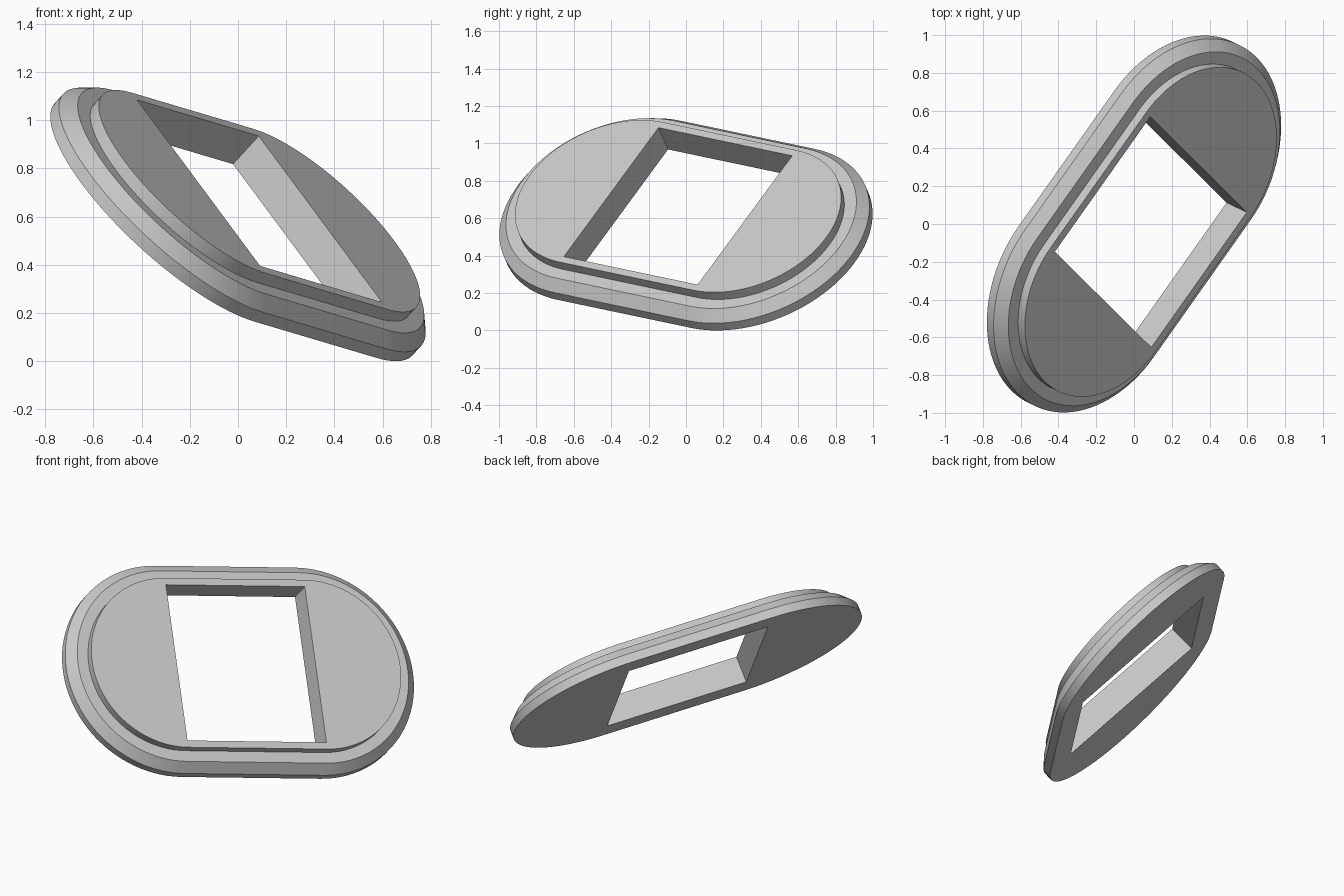
import bpy, bmesh
from math import pi, sin, cos, radians
from mathutils import Vector, Matrix

cube = bpy.data.objects.get("Cube")
if cube:
    bpy.data.objects.remove(cube, do_unlink=True)

HALF = 0.444      # half length of the straight sides and of the opening
OPEN = 0.498      # half width of the opening
STEPS = 48        # segments in each round end
# Edge profile: radius of the round ends, height above the underside
PROFILE = [(0.664, 0), (0.664, 0.055), (0.609, 0.111), (0.541, 0.111), (0.541, 0.166)]


def stadium(bm, radius, height):
    """Ring of vertices: right end arc, then left end arc."""
    ring = []
    for side in (1, -1):
        for i in range(STEPS + 1):
            a = -pi / 2 + pi * i / STEPS
            ring.append(bm.verts.new((side * (HALF + radius * cos(a)),
                                      side * radius * sin(a), height)))
    return ring


def opening(bm, height):
    """Corners in the order the outline meets them."""
    return [bm.verts.new((x * HALF, y * OPEN, height))
            for x, y in ((1, -1), (1, 1), (-1, 1), (-1, -1))]


def bridge(bm, a, b):
    n = len(a)
    for i in range(n):
        j = (i + 1) % n
        bm.faces.new((a[i], a[j], b[j], b[i]))


def cap(bm, ring, hole):
    """Flat face around the opening: two round ends and two side strips."""
    n = STEPS + 1
    right, left = ring[:n], ring[n:]
    bm.faces.new(right + [hole[1], hole[0]])
    bm.faces.new(left + [hole[3], hole[2]])
    bm.faces.new((right[-1], left[0], hole[2], hole[1]))
    bm.faces.new((left[-1], right[0], hole[0], hole[3]))


# Stepped plate with a rectangular opening
bm = bmesh.new()
rings = [stadium(bm, r, h) for r, h in PROFILE]
for lower, upper in zip(rings, rings[1:]):
    bridge(bm, lower, upper)
low_hole, top_hole = opening(bm, 0), opening(bm, PROFILE[-1][1])
bridge(bm, low_hole, top_hole)
cap(bm, rings[0], low_hole)
cap(bm, rings[-1], top_hole)
bmesh.ops.recalc_face_normals(bm, faces=bm.faces)

# Tilt the plate, then centre it and rest it on the ground
normal = Vector((0.643, -0.307, 0.702)).normalized()
along = Vector((0.569, 0.805, -0.169))
along = (along - normal * along.dot(normal)).normalized()
across = normal.cross(along)
bm.transform(Matrix((along, across, normal)).transposed().to_4x4())
low = [min(v.co[k] for v in bm.verts) for k in range(3)]
high = [max(v.co[k] for v in bm.verts) for k in range(3)]
bmesh.ops.translate(bm, verts=bm.verts,
                    vec=(-(low[0] + high[0]) / 2, -(low[1] + high[1]) / 2, -low[2]))

mesh = bpy.data.meshes.new("stepped_plate")
bm.to_mesh(mesh)
bm.free()
plate = bpy.data.objects.new("stepped_plate", mesh)
bpy.context.collection.objects.link(plate)

# Plain grey
grey = bpy.data.materials.new("light_grey")
grey.use_nodes = True
colour = (0.6, 0.6, 0.6, 1)
grey.diffuse_color = colour
grey.node_tree.nodes["Principled BSDF"].inputs["Base Color"].default_value = colour
mesh.materials.append(grey)

# Smooth round ends with crisp steps
bpy.ops.object.select_all(action='DESELECT')
plate.select_set(True)
bpy.context.view_layer.objects.active = plate
bpy.ops.object.shade_smooth_by_angle(angle=radians(25))
